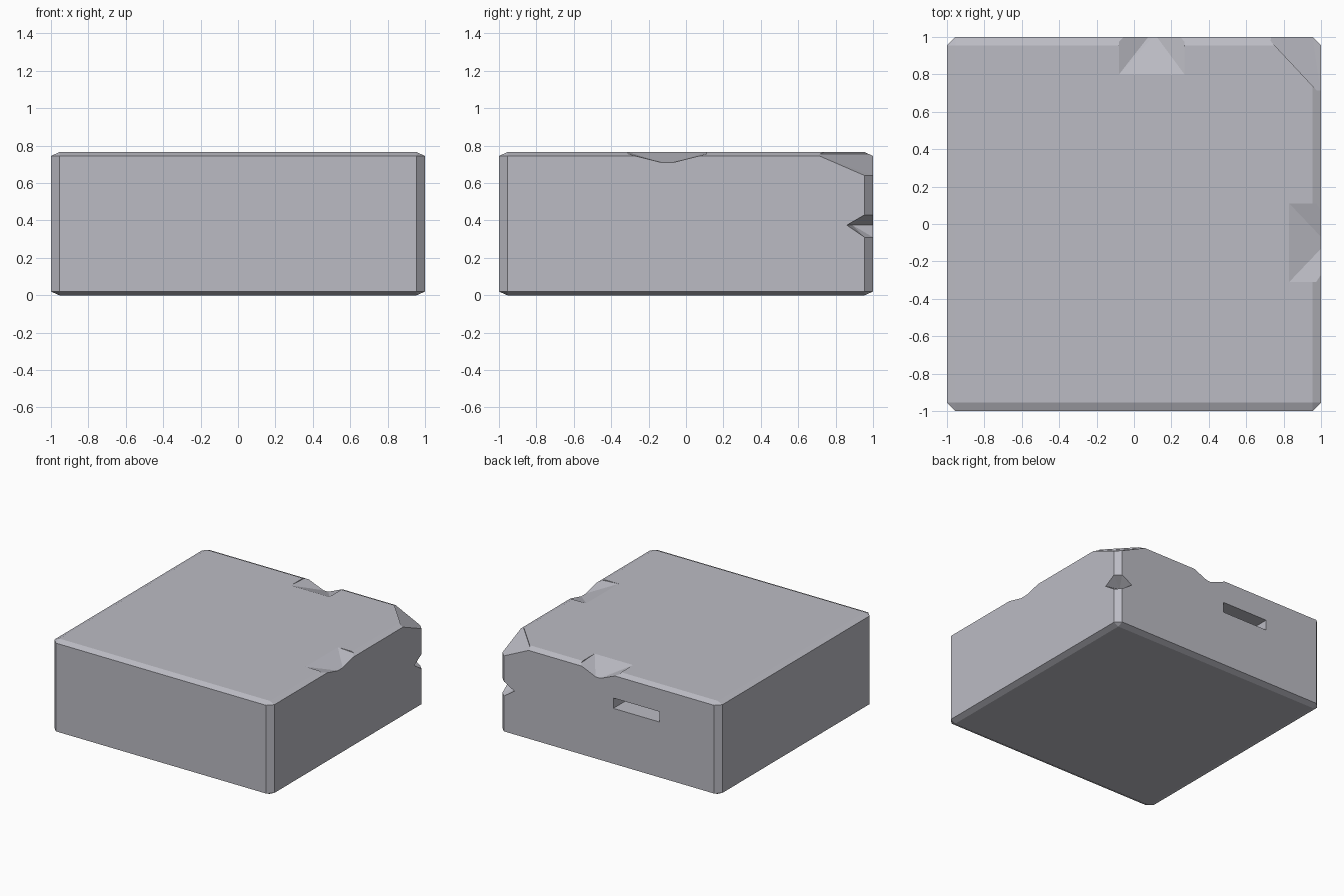
import bpy, bmesh

if "Cube" in bpy.data.objects:
    bpy.data.objects.remove(bpy.data.objects["Cube"])

H = 0.765      # block height
C = 0.955      # inner limit of the edge chamfers

mat = bpy.data.materials.new("blue_grey_stone")
mat.diffuse_color = (0.5, 0.5, 0.55, 1)
mat.use_nodes = True
mat.node_tree.nodes["Principled BSDF"].inputs["Base Color"].default_value = mat.diffuse_color


def hull(name, points):
    """Object made from the convex hull of a few points."""
    bm = bmesh.new()
    for p in points:
        bm.verts.new(p)
    res = bmesh.ops.convex_hull(bm, input=bm.verts)
    loose = [v for v in bm.verts if not v.link_faces]
    bmesh.ops.delete(bm, geom=loose, context='VERTS')
    bmesh.ops.dissolve_limit(bm, angle_limit=0.01, verts=bm.verts, edges=bm.edges)
    bmesh.ops.recalc_face_normals(bm, faces=bm.faces)
    me = bpy.data.meshes.new(name)
    bm.to_mesh(me)
    bm.free()
    me.materials.append(mat)
    ob = bpy.data.objects.new(name, me)
    bpy.context.collection.objects.link(ob)
    return ob


# chamfered stone block
pts = []
for sx in (-1, 1):
    for sy in (-1, 1):
        pts += [(sx * C, sy * C, z) for z in (0, H)]
        for z in (0.02, H - 0.02):
            pts += [(sx, sy * C, z), (sx * C, sy, z)]
block = hull("stone_block", pts)

T, E = 0.80, 1.03   # cutters reach past the surface
cutters = [
    # chip in the right top edge
    hull("right_edge_chip", [(0.83, -0.31, H), (0.83, 0.11, H), (1, -0.31, 0.755),
                             (1, 0.11, 0.755), (0.94, -0.1, 0.735), (1, -0.1, 0.71),
                             (E, -0.1, 0.70), (E, -0.31, T), (E, 0.11, T),
                             (0.83, -0.31, T), (0.83, 0.11, T)]),
    # chip in the back top edge
    hull("back_edge_chip", [(-0.08, 0.80, H), (0.27, 0.80, H), (-0.08, 1, 0.755),
                            (0.27, 1, 0.755), (0.1, 0.95, 0.725), (0.1, 1, 0.69),
                            (0.1, E, 0.68), (-0.08, E, T), (0.27, E, T),
                            (-0.08, 0.80, T), (0.27, 0.80, T)]),
    # broken top corner
    hull("corner_break", [(1, 0.69, 0.755), (0.71, 1, 0.755), (0.91, 0.85, 0.73),
                          (1, 0.85, 0.715), (0.85, 1, 0.715), (1, C, 0.64),
                          (C, 1, 0.64), (E, E, 0.63), (E, 0.69, T), (0.71, E, T),
                          (E, E, T), (1, 0.69, T), (0.71, 1, T)]),
    # notch in the upright corner edge
    hull("corner_notch", [(1, C, 0.31), (C, 1, 0.31), (1, C, 0.43), (C, 1, 0.43),
                          (1, 0.86, 0.375), (0.86, 1, 0.375), (0.89, 0.89, 0.375),
                          (E, E, 0.30), (E, E, 0.44)]),
    # letterbox slot in the back face
    hull("back_slot", [(x, y, z) for x in (-0.46, -0.04)
                       for y in (0.85, 1.1) for z in (0.475, 0.56)]),
]
for c in cutters:
    c.hide_render = True
    c.hide_viewport = False
    m = block.modifiers.new(c.name, 'BOOLEAN')
    m.operation = 'DIFFERENCE'
    m.solver = 'EXACT'
    m.object = c

# bake the cuts, then remove the cutters
bpy.context.view_layer.objects.active = block
for m in list(block.modifiers):
    bpy.ops.object.modifier_apply(modifier=m.name)
for c in cutters:
    bpy.data.objects.remove(c)
